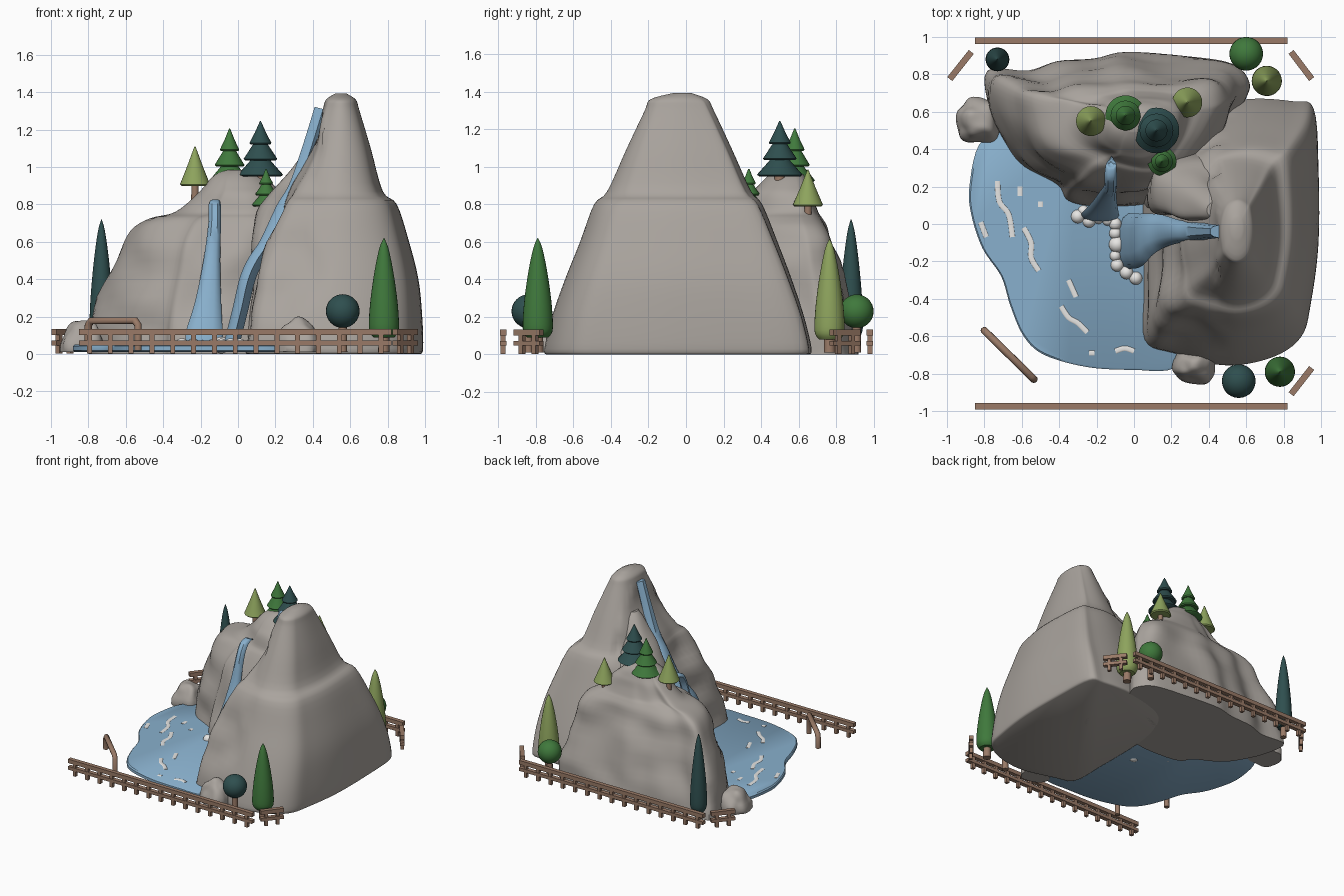
import bpy, bmesh, math
from mathutils import Vector, noise

if "Cube" in bpy.data.objects:
    bpy.data.objects.remove(bpy.data.objects["Cube"])

def material(name, r, g, b):
    m = bpy.data.materials.new(name)
    m.diffuse_color = (r, g, b, 1)
    m.use_nodes = True
    m.node_tree.nodes["Principled BSDF"].inputs["Base Color"].default_value = m.diffuse_color
    return m

ROCK = material("rock grey", .40, .37, .34)
WATER = material("water blue", .25, .435, .61)
FOAM = material("foam white", .84, .83, .81)
WOOD = material("wood brown", .32, .195, .135)
GREEN = material("leaf green", .05, .19, .045)
OLIVE = material("olive green", .27, .37, .11)
TEAL = material("dark teal", .028, .078, .078)

def mesh_object(name, verts, faces, mat):
    me = bpy.data.meshes.new(name)
    me.from_pydata([tuple(v) for v in verts], [], faces)
    bm = bmesh.new()
    bm.from_mesh(me)
    bmesh.ops.recalc_face_normals(bm, faces=bm.faces)
    bm.to_mesh(me)
    bm.free()
    me.materials.append(mat)
    ob = bpy.data.objects.new(name, me)
    bpy.context.collection.objects.link(ob)
    return ob

def spline(pts, steps, closed=False):
    """Catmull-Rom resampling through the points."""
    pts = [Vector(p) for p in pts]
    n = len(pts)
    get = (lambda i: pts[i % n]) if closed else (lambda i: pts[max(0, min(n - 1, i))])
    out = []
    for i in range(n if closed else n - 1):
        a, b, c, d = (get(i + k) for k in (-1, 0, 1, 2))
        for s in range(steps):
            t = s / steps
            out.append(.5 * (2 * b + (c - a) * t + (2 * a - 5 * b + 4 * c - d) * t * t
                             + (3 * b - a - 3 * c + d) * t ** 3))
    if not closed:
        out.append(pts[-1])
    return out

def stack(name, rings, mat):
    """Skin a list of equal closed rings and cap both ends."""
    n = len(rings[0])
    verts = [v for r in rings for v in r]
    faces = [(i * n + j, i * n + (j + 1) % n, (i + 1) * n + (j + 1) % n, (i + 1) * n + j)
             for i in range(len(rings) - 1) for j in range(n)]
    faces += [tuple(range(n)), tuple(range(len(verts) - n, len(verts)))]
    return mesh_object(name, verts, faces, mat)

def mountain(name, outline, levels, rough):
    """Levels: z, xmin, xmax, ymin, ymax, roundness; outline is the ground shape."""
    base = spline(outline, 5, True)
    lo = [min(p[k] for p in base) for k in (0, 1)]
    hi = [max(p[k] for p in base) for k in (0, 1)]
    rings = []
    for z, x0, x1, y0, y1, rnd in spline(levels, 4):
        ring = []
        for p in base:
            q = Vector([2 * (p[k] - lo[k]) / (hi[k] - lo[k]) - 1 for k in (0, 1)])
            q = q.lerp(q.normalized(), max(0, min(1, rnd)))
            x, y = (x0 + x1) / 2 + q.x * (x1 - x0) / 2, (y0 + y1) / 2 + q.y * (y1 - y0) / 2
            k = noise.noise(Vector((x * 4, y * 4, z * 5))) * rough(x) * min(1, z * 5)
            ring.append((x + q.x * k, y + q.y * k, z))
        rings.append(ring)
    return stack(name, rings, ROCK)

# Tall mountain on the right
mountain("tall_mountain",
         [(.3, .6), (.6, .67), (.85, .66), (.965, .62), (.99, .3), (.99, -.1), (.95, -.42), (.9, -.6),
          (.75, -.71), (.5, -.755), (.22, -.69), (.06, -.62), (.05, -.35), (.05, 0), (.07, .25), (.15, .48)],
         [(0, .05, .975, -.745, .655, 0), (.03, .04, .99, -.755, .67, 0), (.2, .07, .985, -.715, .63, 0),
          (.4, .12, .965, -.645, .565, .05), (.6, .18, .915, -.565, .49, .1), (.8, .26, .85, -.49, .41, .2),
          (.87, .30, .775, -.42, .35, .3), (1.1, .385, .71, -.315, .245, .4), (1.3, .45, .65, -.22, .15, .6),
          (1.36, .47, .63, -.19, .115, .8), (1.393, .52, .58, -.07, .03, 1)],
         lambda x: .05 if x < .45 else .0)

# Bank between the tall fall and the lower mountain
mountain("fall_bank",
         [(.08, .06), (.35, .05), (.6, .1), (.58, .4), (.35, .48), (.1, .4), (.04, .22)],
         [(0, .04, .6, .05, .48, 0), (.45, .07, .57, .05, .42, .1), (.72, .1, .54, .04, .36, .2),
          (.84, .16, .52, .03, .3, .3), (.96, .255, .5, .02, .22, .4), (1.07, .33, .5, .02, .16, .6),
          (1.12, .38, .48, .03, .12, 1)],
         lambda x: .03)

# Lower mountain at the back left
mountain("low_mountain",
         [(-.8, .82), (-.79, .62), (-.7, .42), (-.6, .3), (-.42, .2), (-.36, .12), (-.2, .09), (.05, .1),
          (.3, .2), (.47, .4), (.6, .66), (.62, .76), (.52, .86), (.25, .9), (-.05, .92), (-.22, .885),
          (-.42, .87), (-.58, .82)],
         [(0, -.8, .62, .09, .92, 0), (.1, -.79, .61, .1, .91, 0), (.25, -.755, .58, .12, .88, 0),
          (.5, -.66, .53, .18, .81, .05), (.66, -.575, .47, .23, .76, .1), (.725, -.48, .38, .27, .72, .2),
          (.76, -.34, .31, .31, .70, .3), (.85, -.23, .24, .34, .68, .4), (.9, -.17, .18, .39, .65, .6),
          (.96, -.11, .10, .46, .61, .8), (.985, -.05, .04, .5, .57, 1)],
         lambda x: .045)

# Small boulders
def boulder(name, x, y, sx, sy, sz):
    bpy.ops.mesh.primitive_ico_sphere_add(subdivisions=4, radius=1)
    ob = bpy.context.object
    ob.name = name
    ob.data.materials.append(ROCK)
    for v in ob.data.vertices:
        c = v.co * (1 + .25 * noise.noise(v.co * 1.3 + Vector((x * 9, y * 9, 0))))
        c = Vector([math.copysign(abs(k) ** .8, k) for k in c])
        f = 1 - .3 * max(0, c.z)
        v.co = (x + c.x * sx * f, y + c.y * sy * f, max(.01, .06 + c.z * sz))

boulder("left_boulder", -.83, .55, .125, .12, .12)
boulder("front_boulder", .325, -.75, .115, .1, .13)

# Pond slab
shore = spline([(-.83, .42), (-.88, .2), (-.87, .05), (-.81, -.13), (-.71, -.28), (-.66, -.44), (-.59, -.6),
                (-.48, -.7), (-.25, -.765), (0, -.78), (.22, -.77), (.4, -.6), (.4, 0), (.1, .4),
                (-.4, .52), (-.7, .5)], 5, True)
def shore_ring(s, z):
    return [(-.3 + (p.x + .3) * s, -.1 + (p.y + .1) * s, z) for p in shore]
stack("pond", [shore_ring(.98, .012), shore_ring(1, .02), shore_ring(1, .042), shore_ring(.985, .05)], WATER)

# Ribbons: points are x, y, z, half width
def ribbon(name, pts, mat, side, depth):
    path = spline(pts, 5)
    rings = []
    for i, p in enumerate(path):
        d = path[min(i + 1, len(path) - 1)] - path[max(i - 1, 0)]
        s = Vector(side) if side else Vector((-d[1], d[0], 0)).normalized()
        c, w, k = Vector(p[:3]), p[3], Vector(depth)
        rings.append([c - s * w, c - s * w * .85 + k * .6, c - s * w * .45 + k, c + s * w * .45 + k,
                      c + s * w * .85 + k * .6, c + s * w, c - k * .8])
    stack(name, rings, mat)

ribbon("left_waterfall", [(-.12, .34, .8, .015), (-.122, .32, .815, .028), (-.125, .26, .79, .033),
                          (-.125, .21, .70, .034), (-.14, .17, .5, .045), (-.16, .11, .28, .07),
                          (-.18, .06, .12, .098), (-.18, .04, .03, .1)], WATER, (1, 0, 0), (0, -.03, .012))
ribbon("right_waterfall", [(.455, -.04, 1.31, .034), (.39, -.04, 1.1, .042), (.32, -.04, .9, .055),
                           (.25, -.04, .78, .06), (.165, -.04, .6, .085), (.1, -.055, .5, .11),
                           (.055, -.08, .4, .135), (.02, -.09, .25, .145), (-.01, -.09, .13, .148),
                           (-.035, -.095, .03, .15)],
       WATER, (0, 1, 0), (-.045, 0, .012))

# Ripples on the pond
for i, line in enumerate([
        [(-.73, .23), (-.72, .12), (-.67, .05), (-.65, -.07)], [(-.61, .2), (-.61, .15)],
        [(-.82, .01), (-.79, -.07)], [(-.59, -.02), (-.55, -.1), (-.55, -.18), (-.51, -.25)],
        [(-.35, -.3), (-.31, -.39)], [(-.39, -.44), (-.35, -.5), (-.3, -.53), (-.25, -.58)],
        [(-.24, -.69), (-.21, -.69)], [(-.1, -.68), (-.05, -.665), (0, -.68)], [(-.5, .12), (-.5, .09)]]):
    ribbon(f"ripple_{i}", [(x, y, .05, .014) for x, y in line], FOAM, None, (0, 0, .003))

# Foam balls at the foot of each fall
for i, (x, y, r) in enumerate([(-.3, .04, .037), (-.24, .015, .035), (-.19, .03, .03), (-.14, .02, .03),
                               (-.1, .0, .034), (-.1, -.05, .033), (-.09, -.11, .045), (-.1, -.17, .03),
                               (-.09, -.22, .035), (-.04, -.26, .036), (.01, -.29, .035), (-.27, .07, .03)]):
    bpy.ops.mesh.primitive_uv_sphere_add(segments=16, ring_count=10, radius=r, location=(x, y, .048))
    bpy.context.object.name = f"foam_{i}"
    bpy.context.object.data.materials.append(FOAM)

# Trees turned from profiles of radius, height
def lathe(name, x, y, profile, mat, n=28):
    stack(name, [[(x + r * math.cos(a), y + r * math.sin(a), z)
                  for a in (2 * math.pi * k / n for k in range(n))] for r, z in profile], mat)

def trunk(x, y, z0, z1, r):
    lathe("trunk", x, y, [(r * 1.1, z0), (r, z1)], WOOD, 14)

def conifer(x, y, z0, z1, r, tiers, mat, ground):
    trunk(x, y, ground, z0 + .02, r * .24)
    h = z1 - z0
    for t in range(tiers):
        a, f = z0 + h * .29 * t, 1 - .26 * t
        top = z1 if t == tiers - 1 else a + h * .5
        lathe("conifer_tier", x, y, [(r * f * .9, a), (r * f, a + .008), (r * f * .5, a + (top - a) * .52),
                                     (.003, top)], mat)

conifer(.12, .5, .95, 1.245, .122, 3, TEAL, .8)
conifer(-.045, .58, .92, 1.205, .108, 3, GREEN, .85)
conifer(.15, .335, .79, .99, .077, 3, GREEN, .65)
conifer(-.23, .55, .90, 1.11, .08, 1, OLIVE, .75)
conifer(.285, .65, .79, .985, .08, 1, OLIVE, .6)

def cypress(x, y, z0, z1, r, mat):
    trunk(x, y, .01, z0 + .03, r * .35)
    shape = spline([(.7, 0), (.97, .06), (1, .18), (.88, .4), (.62, .67), (.3, .9), (.02, 1)], 3)
    lathe("cypress", x, y, [(r * a, z0 + (z1 - z0) * b) for a, b in shape], mat)

cypress(-.73, .88, .09, .72, .063, TEAL)
cypress(.78, -.79, .09, .62, .08, GREEN)
cypress(.71, .765, .08, .615, .08, OLIVE)

for x, y, mat in ((.56, -.84, TEAL), (.60, .91, GREEN)):
    trunk(x, y, .01, .16, .022)
    bpy.ops.mesh.primitive_uv_sphere_add(segments=28, ring_count=16, radius=.09, location=(x, y, .23))
    bpy.context.object.name = "round_bush"
    bpy.context.object.data.materials.append(mat)

# Fences
def box(name, x, y, z, sx, sy, sz, rot):
    bpy.ops.mesh.primitive_cube_add(size=1, location=(x, y, z), rotation=(0, 0, rot))
    ob = bpy.context.object
    ob.name, ob.scale = name, (sx, sy, sz)
    ob.data.materials.append(WOOD)

def fence(x0, y0, x1, y1, posts):
    length, rot = math.hypot(x1 - x0, y1 - y0), math.atan2(y1 - y0, x1 - x0)
    for z, h in ((.117, .032), (.06, .026)):
        box("fence_rail", (x0 + x1) / 2, (y0 + y1) / 2, z, length, .034, h, rot)
    for i in range(posts):
        t = (i + .5) / posts
        box("fence_post", x0 + (x1 - x0) * t, y0 + (y1 - y0) * t, .056, .026, .026, .105, rot)

for y in (-.975, .98):
    fence(-.85, y, .82, y, 15)
fence(-.985, .775, -.87, .92, 2)
fence(.84, .92, .95, .775, 2)
fence(.84, -.91, .95, -.77, 2)

# Bent handrail beside the pond
cu = bpy.data.curves.new("handrail", "CURVE")
cu.dimensions, cu.bevel_depth, cu.bevel_resolution, cu.use_fill_caps = "3D", .02, 3, True
rail = [(-.8, -.57, .07), (-.8, -.57, .155), (-.785, -.585, .178), (-.55, -.815, .178),
        (-.535, -.83, .155), (-.535, -.83, .02)]
sp = cu.splines.new("POLY")
sp.points.add(len(rail) - 1)
for p, c in zip(sp.points, rail):
    p.co = (*c, 1)
cu.materials.append(WOOD)
bpy.context.collection.objects.link(bpy.data.objects.new("handrail", cu))

# Smooth shading with sharp edges kept
for ob in bpy.context.collection.objects:
    ob.select_set(ob.type == "MESH")
    if ob.type == "MESH":
        bpy.context.view_layer.objects.active = ob
bpy.ops.object.shade_smooth_by_angle(angle=math.radians(40))
